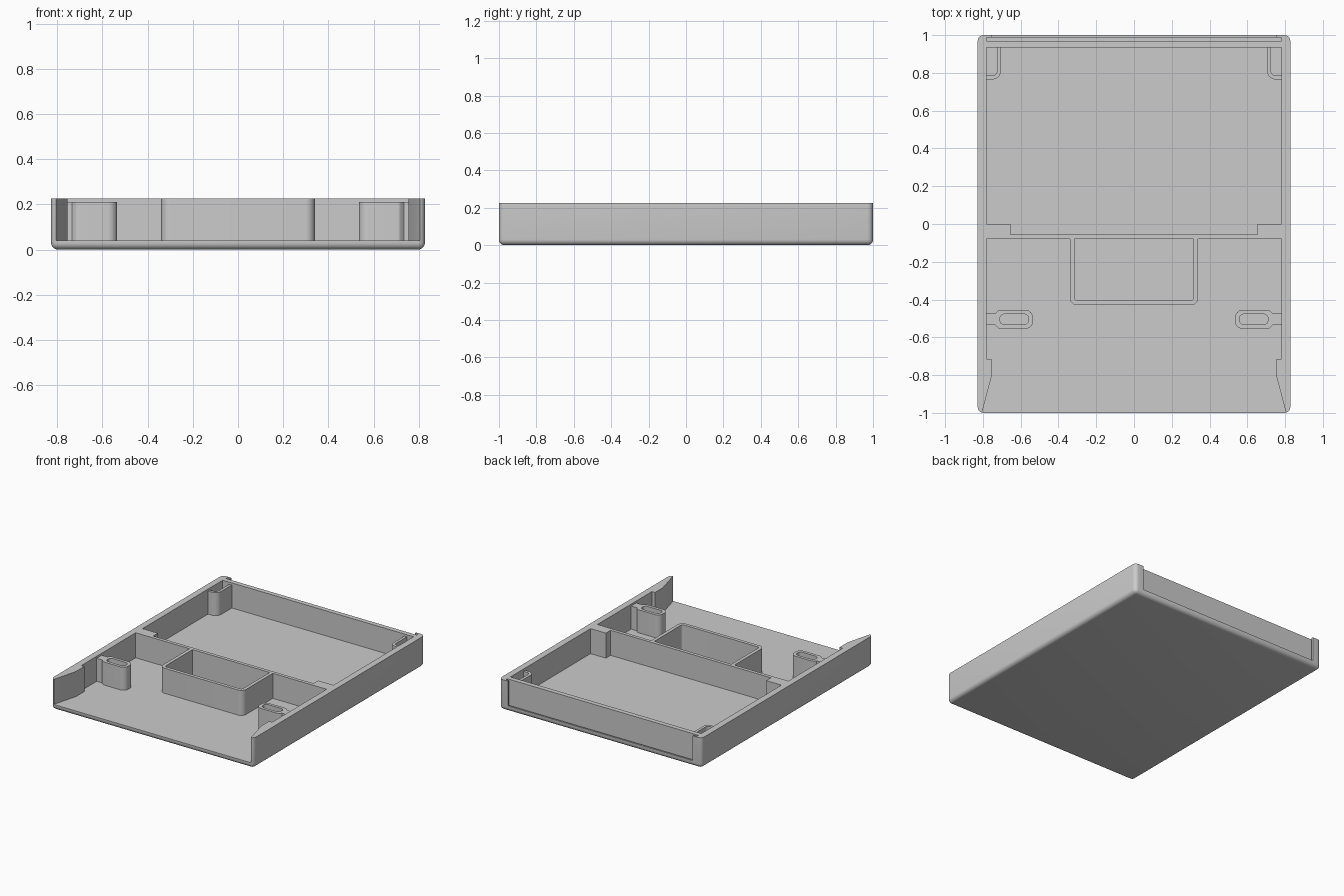
import bpy, bmesh
from mathutils import Vector

cube = bpy.data.objects.get("Cube")
if cube:
    bpy.data.objects.remove(cube, do_unlink=True)

TOP, FLOOR, PEG_TOP = 0.225, 0.04, 0.21

grey = bpy.data.materials.new("plain grey")
grey.use_nodes = True
grey.diffuse_color = (0.6, 0.6, 0.6, 1)
grey.node_tree.nodes["Principled BSDF"].inputs["Base Color"].default_value = grey.diffuse_color


def rounded(points, steps=6):
    """Outline from (x, y) or (x, y, radius) corners."""
    out = []
    for i, p in enumerate(points):
        c = Vector(p[:2])
        r = p[2] if len(p) > 2 else 0
        if not r:
            out.append(c)
            continue
        a = (Vector(points[i - 1][:2]) - c).normalized()
        b = (Vector(points[(i + 1) % len(points)][:2]) - c).normalized()
        cos = a.dot(b)
        reach = r * ((1 + cos) / (1 - cos)) ** 0.5
        centre = c + (a + b).normalized() * (r * r + reach * reach) ** 0.5
        u, v = c + a * reach - centre, c + b * reach - centre
        # spread directions evenly between the tangent points, at radius r
        out += [centre + u.lerp(v, k / steps).normalized() * r for k in range(steps + 1)]
    return out


def make_object(name, bm):
    bmesh.ops.recalc_face_normals(bm, faces=bm.faces)
    mesh = bpy.data.meshes.new(name)
    bm.to_mesh(mesh)
    bm.free()
    mesh.materials.append(grey)
    obj = bpy.data.objects.new(name, mesh)
    bpy.context.collection.objects.link(obj)
    return obj


def prism(name, points, z0, z1, side=1):
    """Extrude a rounded outline upward; side=-1 mirrors it in x."""
    bm = bmesh.new()
    face = bm.faces.new([bm.verts.new((p.x * side, p.y, z0)) for p in rounded(points)])
    ext = bmesh.ops.extrude_face_region(bm, geom=[face])["geom"]
    bmesh.ops.translate(bm, vec=(0, 0, z1 - z0),
                        verts=[g for g in ext if isinstance(g, bmesh.types.BMVert)])
    return make_object(name, bm)


def rect(x0, x1, y0, y1, r=0):
    return [(x0, y0, r), (x1, y0, r), (x1, y1, r), (x0, y1, r)]


def activate(obj):
    bpy.ops.object.select_all(action='DESELECT')
    obj.select_set(True)
    bpy.context.view_layer.objects.active = obj


def cut(obj, cutter):
    mod = obj.modifiers.new("cut", 'BOOLEAN')
    mod.operation, mod.solver, mod.object = 'DIFFERENCE', 'EXACT', cutter
    activate(obj)
    bpy.ops.object.modifier_apply(modifier=mod.name)
    bpy.data.objects.remove(cutter, do_unlink=True)


# Tray body: block with rounded upright and bottom edges
bm = bmesh.new()
bmesh.ops.create_cube(bm, size=1)
for v in bm.verts:
    v.co = (v.co.x * 1.655, v.co.y * 2, (v.co.z + 0.5) * TOP)
edges = [e for e in bm.edges if min(v.co.z for v in e.verts) < 0.01]
bmesh.ops.bevel(bm, geom=edges, offset=0.03, segments=5, profile=0.5, affect='EDGES')
tray = make_object("tray", bm)

# Open-fronted cavity with flared front cheeks
half = [(0.83, -1.1), (0.805, -1.0), (0.755, -0.81), (0.755, -0.715),
        (0.78, -0.715), (0.78, 0.935)]
cut(tray, prism("cavity_cutter", half + [(-x, y) for x, y in reversed(half)], FLOOR, 0.4))

# Rear panel slot and its opening
cut(tray, prism("slot_cutter", rect(-0.78, 0.78, 0.97, 0.987), 0.03, 0.4))
cut(tray, prism("opening_cutter", rect(-0.755, 0.755, 0.98, 1.1), 0.042, 0.4))
parts = [tray]

# Cross wall with thick ends
parts.append(prism("cross_wall", [
    (-0.78, -0.08), (0.78, -0.08), (0.78, 0), (0.655, 0),
    (0.655, -0.055), (-0.655, -0.055), (-0.655, 0), (-0.78, 0)], FLOOR, TOP))

# U-shaped bay in front of the cross wall
parts.append(prism("bay_wall", [
    (-0.34, -0.08), (-0.34, -0.43, 0.04), (0.34, -0.43, 0.04), (0.34, -0.08),
    (0.315, -0.08), (0.315, -0.405, 0.015), (-0.315, -0.405, 0.015), (-0.315, -0.08)],
    FLOOR, TOP))

for side, label in ((1, "left"), (-1, "right")):
    # Hollow post joined to the side wall
    post = prism(label + "_post", [
        (0.78, -0.475), (0.735, -0.475), (0.715, -0.455, 0.02), (0.535, -0.455, 0.04),
        (0.535, -0.555, 0.04), (0.715, -0.555, 0.02), (0.735, -0.535), (0.78, -0.535)],
        FLOOR, PEG_TOP, side)
    cut(post, prism("post_cutter", rect(0.558, 0.71, -0.533, -0.477, 0.025), FLOOR - 0.1, 0.4, side))
    # Curved pocket wall in the rear corner
    pocket = prism(label + "_corner_pocket", [
        (0.78, 0.765), (0.705, 0.765, 0.045), (0.705, 0.935),
        (0.725, 0.935), (0.725, 0.785, 0.025), (0.78, 0.785)], FLOOR, PEG_TOP, side)
    parts += [post, pocket]

for obj in parts:
    activate(obj)
    bpy.ops.object.shade_smooth_by_angle(angle=0.6)
